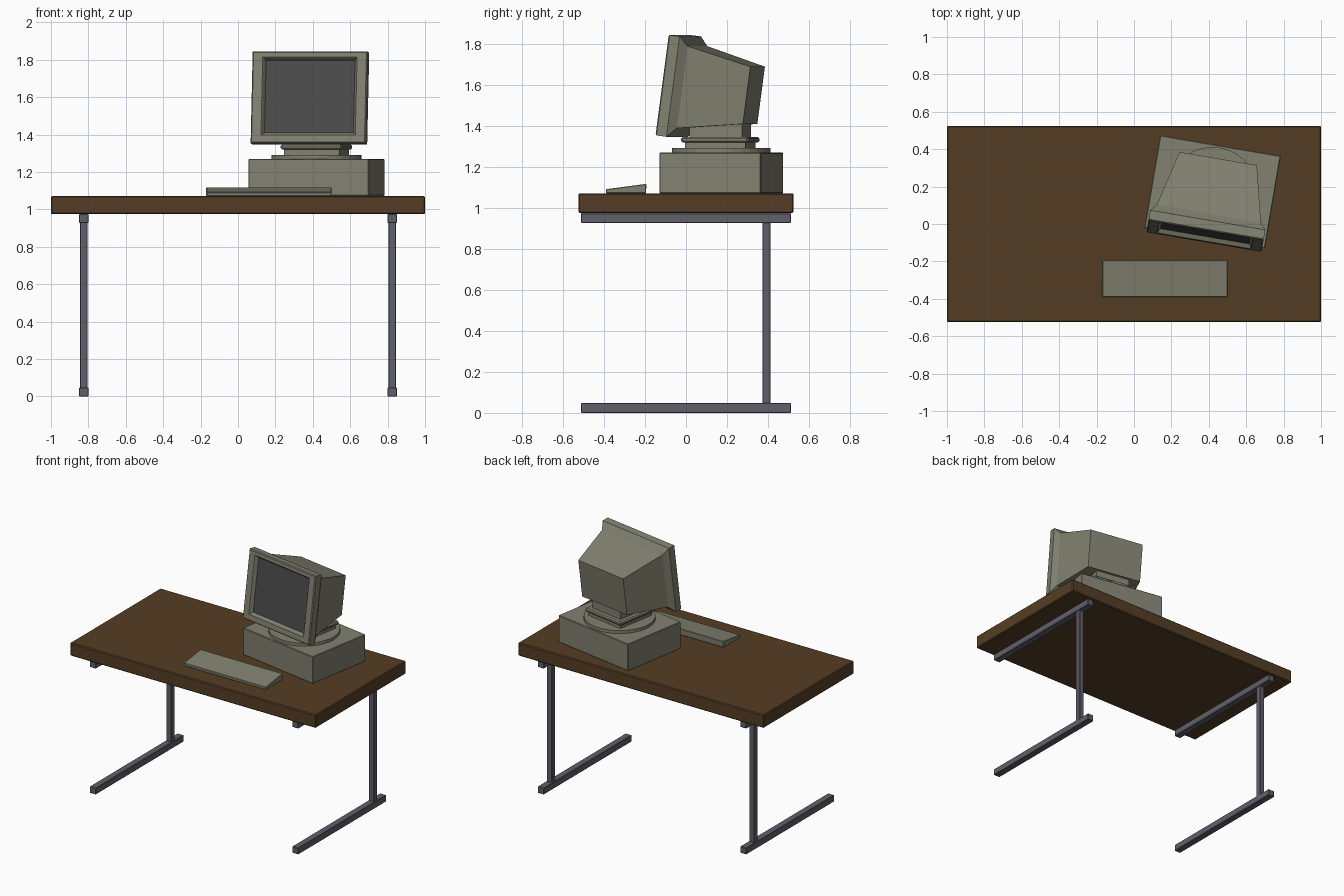
import bpy, bmesh
from math import radians
from mathutils import Matrix, Vector

if "Cube" in bpy.data.objects:
    bpy.data.objects.remove(bpy.data.objects["Cube"])


def material(name, rgb):
    m = bpy.data.materials.new(name)
    m.diffuse_color = (*rgb, 1)
    m.use_nodes = True
    m.node_tree.nodes["Principled BSDF"].inputs["Base Color"].default_value = m.diffuse_color
    return m


WOOD = material("wood", (0.09, 0.048, 0.018))
METAL = material("metal", (0.12, 0.112, 0.14))
PLASTIC = material("plastic", (0.22, 0.22, 0.165))
GLASS = material("glass", (0.07, 0.07, 0.07))


def finish(name, bm, mat, matrix=None, bevel=0.0):
    bmesh.ops.recalc_face_normals(bm, faces=bm.faces)
    me = bpy.data.meshes.new(name)
    bm.to_mesh(me)
    bm.free()
    me.materials.append(mat)
    ob = bpy.data.objects.new(name, me)
    bpy.context.collection.objects.link(ob)
    if matrix:
        ob.matrix_world = matrix
    if bevel:
        mod = ob.modifiers.new("bevel", 'BEVEL')
        mod.width = bevel
        mod.segments = 1
    return ob


def box(name, x, y, z, mat, matrix=None, bevel=0.0):
    """Box from (min, max) ranges."""
    bm = bmesh.new()
    bmesh.ops.create_cube(bm, size=1)
    for v in bm.verts:
        v.co = Vector([(r[0] + r[1]) / 2 + c * (r[1] - r[0])
                       for r, c in zip((x, y, z), v.co)])
    return finish(name, bm, mat, matrix, bevel)


def loft(name, rings, mat, matrix):
    """Bridge rectangles (depth, half width, bottom, top); caps the last one."""
    bm = bmesh.new()
    loops = [[bm.verts.new(p) for p in
              ((-w, d, lo), (w, d, lo), (w, d, hi), (-w, d, hi))]
             for d, w, lo, hi in rings]
    for a, b in zip(loops, loops[1:]):
        for i in range(4):
            j = (i + 1) % 4
            bm.faces.new((a[i], a[j], b[j], b[i]))
    bm.faces.new(loops[-1])
    bm.faces.new(loops[0])
    return finish(name, bm, mat, matrix)


# Desk: top and two C-shaped leg frames
box("desk_top", (-1, 1), (-0.525, 0.525), (0.975, 1.072), WOOD, bevel=0.006)
for side, s in (("left", -1), ("right", 1)):
    x = s * 0.825
    wide, thin = (x - 0.025, x + 0.025), (x - 0.02, x + 0.02)
    box(side + "_foot", wide, (-0.512, 0.512), (0, 0.048), METAL, bevel=0.003)
    box(side + "_rail", wide, (-0.512, 0.512), (0.927, 0.975), METAL, bevel=0.003)
    box(side + "_post", thin, (0.373, 0.413), (0.046, 0.93), METAL, bevel=0.003)

# Keyboard: wedge rising towards the back
kb = [(-0.39, 1.072), (-0.195, 1.072), (-0.193, 1.118), (-0.39, 1.092)]
bm = bmesh.new()
ends = [[bm.verts.new((x, y, z)) for y, z in kb] for x in (-0.17, 0.50)]
for e in ends:
    bm.faces.new(e)
for i in range(4):
    j = (i + 1) % 4
    bm.faces.new((ends[0][i], ends[0][j], ends[1][j], ends[1][i]))
finish("keyboard", bm, PLASTIC, bevel=0.003)

# Computer case, turned on the desk
turn = Matrix.Translation((0.42, 0.172, 0)) @ Matrix.Rotation(radians(-9.7), 4, 'Z')
box("computer_case", (-0.327, 0.327), (-0.251, 0.251), (1.072, 1.27), PLASTIC, turn, 0.004)

# Swivel stand: round base, stacked plates and neck
bm = bmesh.new()
bmesh.ops.create_cone(bm, cap_ends=True, segments=32, radius1=0.24, radius2=0.24, depth=0.024)
finish("stand_base", bm, PLASTIC, turn @ Matrix.Translation((0, 0, 1.28)))
for name, h, z, b in (("stand_lower_plate", 0.15, (1.29, 1.325), 0.0),
                      ("stand_upper_plate", 0.167, (1.32, 1.347), 0.008),
                      ("stand_neck", 0.131, (1.345, 1.43), 0.0)):
    box(name, (-h, h), (-h - 0.005, h - 0.005), z, PLASTIC, turn, b)

# Monitor housing: recess, bezel, shoulder and tapered back, tilted backwards
tilt = turn @ Matrix.Translation((0, -0.273, 1.355)) @ Matrix.Rotation(radians(-7.6), 4, 'X')
loft("monitor_housing", [
    (0.03, 0.238, 0.062, 0.446),
    (0.004, 0.252, 0.048, 0.460),
    (0.0, 0.256, 0.044, 0.464),
    (0.0, 0.306, 0.006, 0.488),
    (0.006, 0.312, 0.0, 0.494),
    (0.055, 0.312, 0.0, 0.494),
    (0.096, 0.282, 0.048, 0.452),
    (0.405, 0.21, 0.11, 0.392)], PLASTIC, tilt)
box("screen", (-0.241, 0.241), (0.024, 0.032), (0.059, 0.449), GLASS, tilt)
